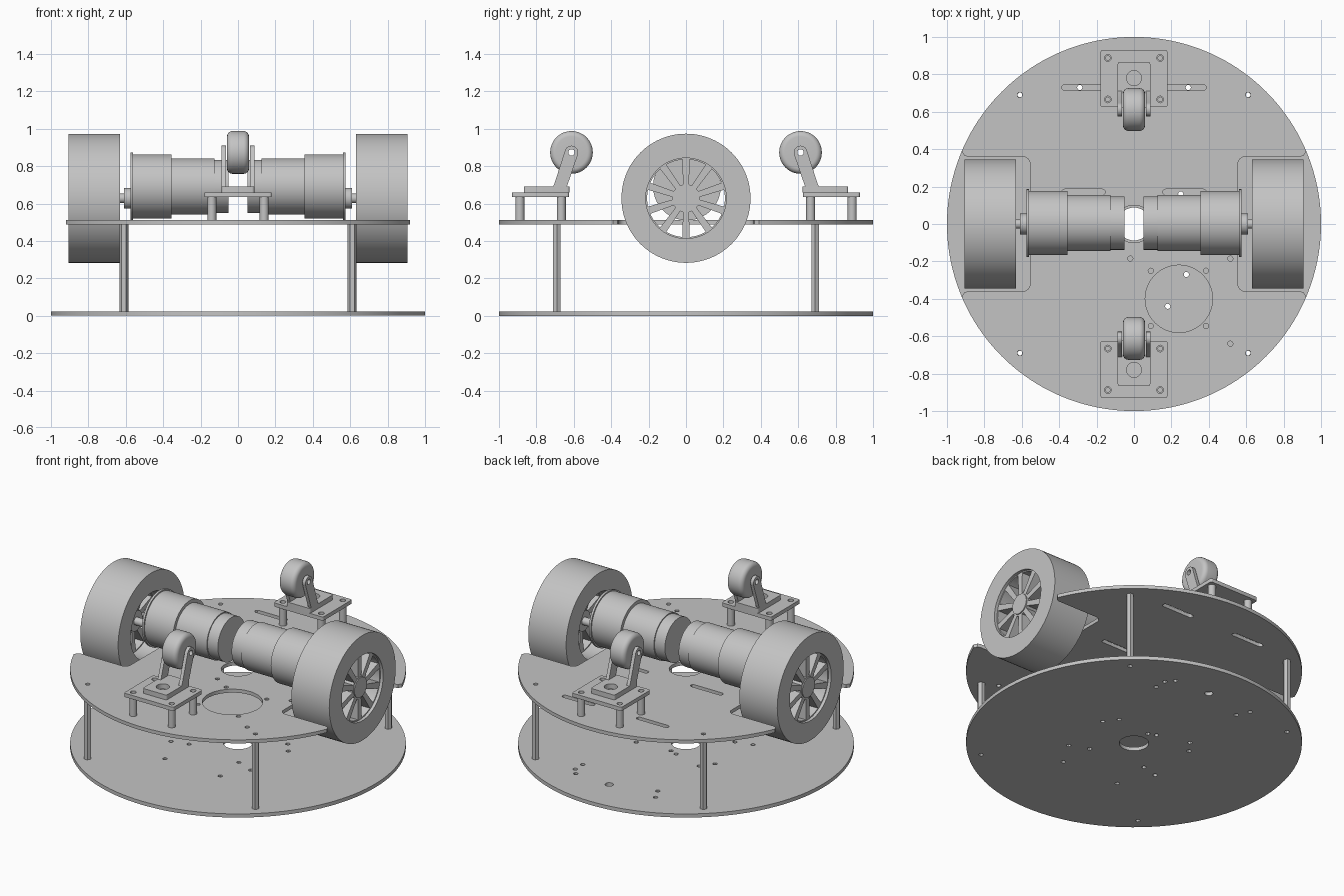
import bpy, bmesh
from math import sin, cos, pi, radians, asin
from mathutils import Matrix

old = bpy.data.objects.get("Cube")
if old:
    bpy.data.objects.remove(old, do_unlink=True)

grey = bpy.data.materials.new("plain grey")
grey.use_nodes = True
grey.diffuse_color = (0.55, 0.55, 0.55, 1)
grey.node_tree.nodes["Principled BSDF"].inputs["Base Color"].default_value = (0.55, 0.55, 0.55, 1)

# Local outline (x, y, depth) laid into world (y, z, x)
SIDEWAYS = Matrix(((0, 0, 1, 0), (1, 0, 0, 0), (0, 1, 0, 0), (0, 0, 0, 1)))


def finish(name, mesh):
    bm = bmesh.new()
    bm.from_mesh(mesh)
    bmesh.ops.remove_doubles(bm, verts=bm.verts, dist=0.00005)
    bmesh.ops.recalc_face_normals(bm, faces=bm.faces)
    bm.to_mesh(mesh)
    bm.free()
    mesh.materials.clear()
    mesh.materials.append(grey)
    obj = bpy.data.objects.new(name, mesh)
    bpy.context.collection.objects.link(obj)
    bpy.ops.object.select_all(action='DESELECT')
    obj.select_set(True)
    bpy.context.view_layer.objects.active = obj
    bpy.ops.object.shade_smooth_by_angle(angle=radians(30))
    return obj


def arc(cx, cy, r, a0, a1, n):
    return [(cx + r * cos(radians(a0 + (a1 - a0) * i / n)),
             cy + r * sin(radians(a0 + (a1 - a0) * i / n))) for i in range(n + 1)]


def circle(x, y, r, n=16):
    return arc(x, y, r, 0, 360, n)[:-1]


def slot(x, y, half, r):
    return arc(x + half, y, r, -90, 90, 6) + arc(x - half, y, r, 90, 270, 6)


def box(x, y, w, h, r):
    """Rounded rectangle outline from centre and half sizes."""
    pts = []
    for sx, sy, a in ((1, 1, 0), (-1, 1, 90), (-1, -1, 180), (1, -1, 270)):
        pts += arc(x + sx * (w - r), y + sy * (h - r), r, a, a + 90, 4)
    return pts


def plate(name, outlines, low, high, sideways=False):
    """Extruded flat shape; outlines inside the first become holes."""
    curve = bpy.data.curves.new(name, 'CURVE')
    curve.dimensions = '2D'
    curve.fill_mode = 'BOTH'
    curve.extrude = (high - low) / 2
    for pts in outlines:
        spline = curve.splines.new('POLY')
        spline.points.add(len(pts) - 1)
        for p, (x, y) in zip(spline.points, pts):
            p.co = (x, y, 0, 1)
        spline.use_cyclic_u = True
    temp = bpy.data.objects.new(name + "_outline", curve)
    bpy.context.collection.objects.link(temp)
    bpy.context.view_layer.update()
    deps = bpy.context.evaluated_depsgraph_get()
    mesh = bpy.data.meshes.new_from_object(temp.evaluated_get(deps))
    bpy.data.objects.remove(temp, do_unlink=True)
    mesh.transform(Matrix.Translation((0, 0, (low + high) / 2)))
    if sideways:
        mesh.transform(SIDEWAYS)
    return finish(name, mesh)


def revolve(name, profile, y, z, closed=False, n=64):
    """Turn (x, radius) points around an axis parallel to x."""
    bm = bmesh.new()
    verts = [bm.verts.new((x, y, z + r)) for x, r in profile]
    edges = [bm.edges.new(pair) for pair in zip(verts, verts[1:])]
    if closed:
        edges.append(bm.edges.new((verts[-1], verts[0])))
    bmesh.ops.spin(bm, geom=verts + edges, cent=(0, y, z), axis=(1, 0, 0),
                   angle=2 * pi, steps=n, use_merge=True)
    mesh = bpy.data.meshes.new(name)
    bm.to_mesh(mesh)
    bm.free()
    return finish(name, mesh)


# Lower deck with its drilled holes
posts = [(sx * 0.61, sy * 0.69) for sx in (-1, 1) for sy in (-1, 1)]
drilled = [(.33, .68), (.33, .6), (-.25, .65), (.31, .08), (.25, .16), (.01, .14),
           (-.04, .16), (-.25, .22), (-.31, .14), (.28, -.27), (.16, -.22), (-.23, -.18),
           (-.34, -.21), (-.23, -.43), (.29, .73), (-.29, .73), (.18, -.44)]
plate("lower_deck", [circle(0, 0, 1, 128), circle(0, 0, 0.088, 40), circle(0.04, 0.74, 0.025)]
      + [circle(x, y, 0.014, 12) for x, y in posts + drilled], 0, 0.024)

# Upper deck outline: a disc with a rounded notch for each drive wheel
edge = 90 - (90 - asin(0.39) * 180 / pi)
quarter = arc(0, 0, 1, 90, edge, 32) + [(0.908, 0.367), (0.89, 0.36)] \
    + arc(0.595, 0.32, 0.04, 90, 180, 6)
half = quarter + [(x, -y) for x, y in reversed(quarter)]
outline = half + [(-x, y) for x, y in reversed(half)][1:-1]
upper = [(-.02, -.185), (.09, -.25), (.385, -.25), (.385, -.545), (.09, -.545),
         (.515, -.185), (.515, -.64)]
plate("upper_deck", [outline, circle(0, 0, 0.1, 40), circle(0.24, -0.4, 0.18, 64)]
      + [circle(x, y, 0.014, 12) for x, y in posts + upper]
      + [slot(sx * 0.27, y, 0.1, 0.016) for sx in (-1, 1) for y in (0.17, 0.73)], 0.488, 0.511)

# Hollow hexagonal posts between the decks
for x, y in posts:
    plate("deck_post", [circle(x, y, 0.0235, 6), circle(x, y, 0.013, 12)], 0.024, 0.488)

# Drive wheels, hubs and motors
AXLE = 0.628
for side, s in (("left", 1), ("right", -1)):
    revolve(side + "_tyre", [(s * x, r) for x, r in
            ((.63, .215), (.63, .345), (.905, .345), (.905, .215))], 0, AXLE, True, 96)
    gaps = []
    for i in range(10):
        mid = 36 * i + 18 + 90
        gaps.append(arc(0, AXLE, 0.208, mid - 12.5, mid + 12.5, 6)
                    + arc(0, AXLE, 0.075, mid + 6, mid - 6, 2))
    low, high = sorted((s * 0.76, s * 0.885))
    plate(side + "_spokes", [circle(0, AXLE, 0.216, 96)] + gaps, low, high, True)
    revolve(side + "_hub", [(s * x, r) for x, r in
            ((.56, 0), (.56, .055), (.61, .055), (.61, .025), (.74, .025),
             (.74, .065), (.892, .065), (.892, 0))], 0, AXLE, n=32)
    revolve(side + "_motor", [(s * x, r) for x, r in
            ((.05, 0), (.05, .143), (.125, .143), (.125, .15), (.355, .15), (.355, .172),
             (.562, .172), (.562, .181), (.576, .181), (.576, 0))], 0.005, 0.691)

# Casters, mounted wheel up on small raised plates
for side, s in (("front", -1), ("back", 1)):
    mid = s * 0.777
    corners = [(sx * 0.14, mid + sy * 0.111) for sx in (-1, 1) for sy in (-1, 1)]
    plate(side + "_caster_plate", [box(0, mid, 0.18, 0.152, 0.012)]
          + [circle(x, y, 0.018) for x, y in corners], 0.635, 0.66)
    for x, y in corners:
        plate(side + "_caster_post", [circle(x, y, 0.024), circle(x, y, 0.012, 12)], 0.511, 0.636)
    plate(side + "_caster_base", [box(0, s * 0.745, 0.087, 0.122, 0.012),
                                  circle(0, s * 0.78, 0.04, 24)], 0.66, 0.692)
    # Fork arms
    arm = [(0.645, 0.665), (0.73, 0.665), (0.705, 0.7)] + arc(0.612, 0.873, 0.036, 15, 200, 10)
    arm = [(s * y, z) for y, z in arm]
    for low in (-0.087, 0.065):
        plate(side + "_caster_arm", [arm, circle(s * 0.612, 0.873, 0.017)],
              low, low + 0.022, True)
    # Rounded wheel with an open axle hole
    tread = arc(0.03, 0.085, 0.029, 0, 90, 6)
    rim = [(0.059, 0.017)] + tread
    revolve(side + "_caster_wheel", rim + [(-x, r) for x, r in reversed(rim)],
            s * 0.612, 0.873, True, 48)
